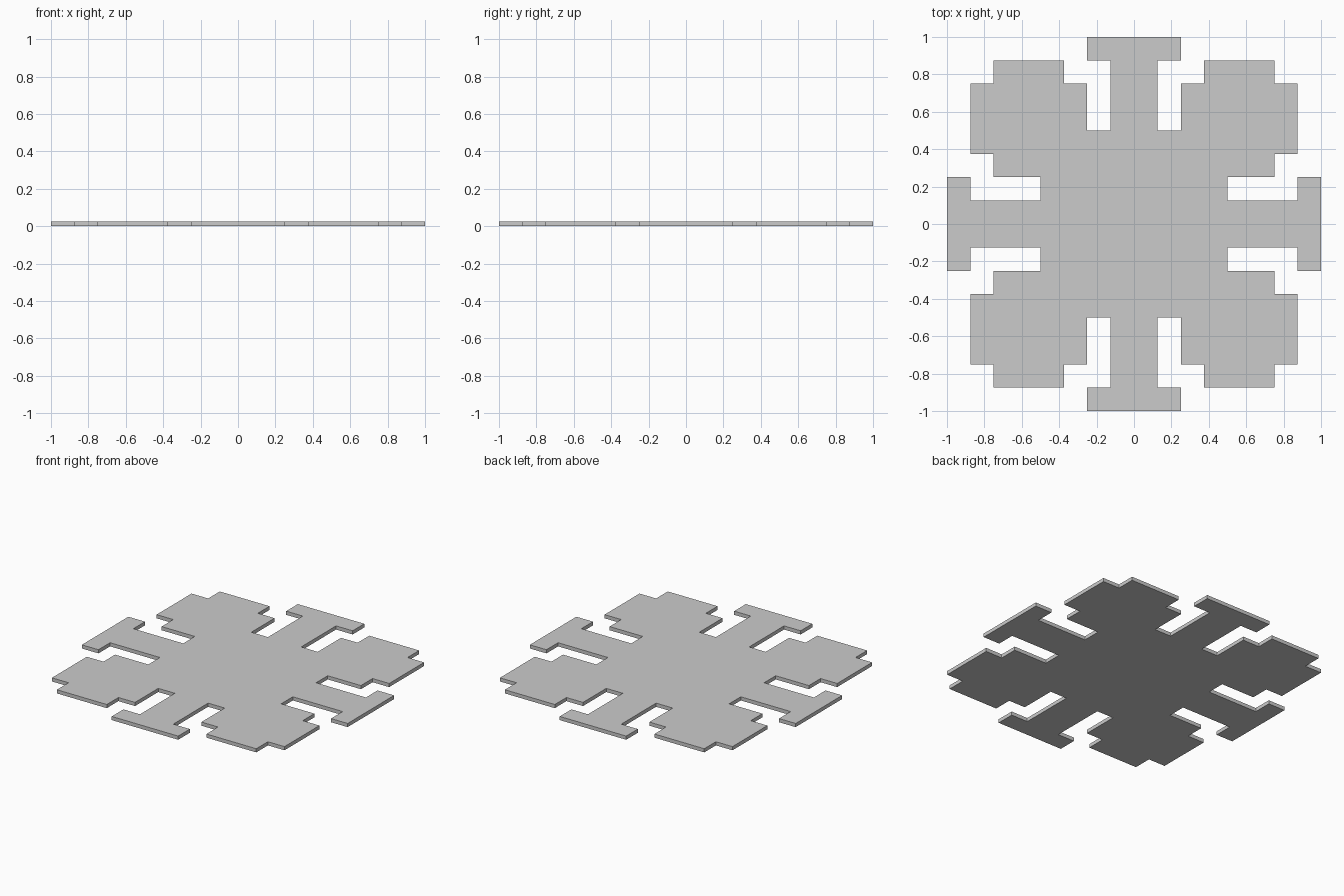
import bpy, bmesh

if "Cube" in bpy.data.objects:
    bpy.data.objects.remove(bpy.data.objects["Cube"])

UNIT = 1 / 8
THICKNESS = 0.025

# One quadrant of the outline in grid units: arm tip, slot, stepped lobe, slot, arm tip
quadrant = [(8, 2), (7, 2), (7, 1), (4, 1), (4, 2), (6, 2), (6, 3), (7, 3), (7, 6),
            (6, 6), (6, 7), (3, 7), (3, 6), (2, 6), (2, 4), (1, 4), (1, 7), (2, 7), (2, 8)]

# Repeat the quadrant by quarter turns to close the outline
outline = []
pts = quadrant
for _ in range(4):
    outline += pts
    pts = [(-y, x) for x, y in pts]

# Flat plate extruded from the outline
bm = bmesh.new()
base = bm.faces.new([bm.verts.new((x * UNIT, y * UNIT, 0)) for x, y in outline])
ext = bmesh.ops.extrude_face_region(bm, geom=[base], use_keep_orig=True)
top = [v for v in ext["geom"] if isinstance(v, bmesh.types.BMVert)]
bmesh.ops.translate(bm, verts=top, vec=(0, 0, THICKNESS))
bmesh.ops.recalc_face_normals(bm, faces=bm.faces)
bmesh.ops.triangulate(bm, faces=[f for f in bm.faces if len(f.verts) > 4])

mesh = bpy.data.meshes.new("snowflake_plate")
bm.to_mesh(mesh)
bm.free()
plate = bpy.data.objects.new("snowflake_plate", mesh)
bpy.context.collection.objects.link(plate)
